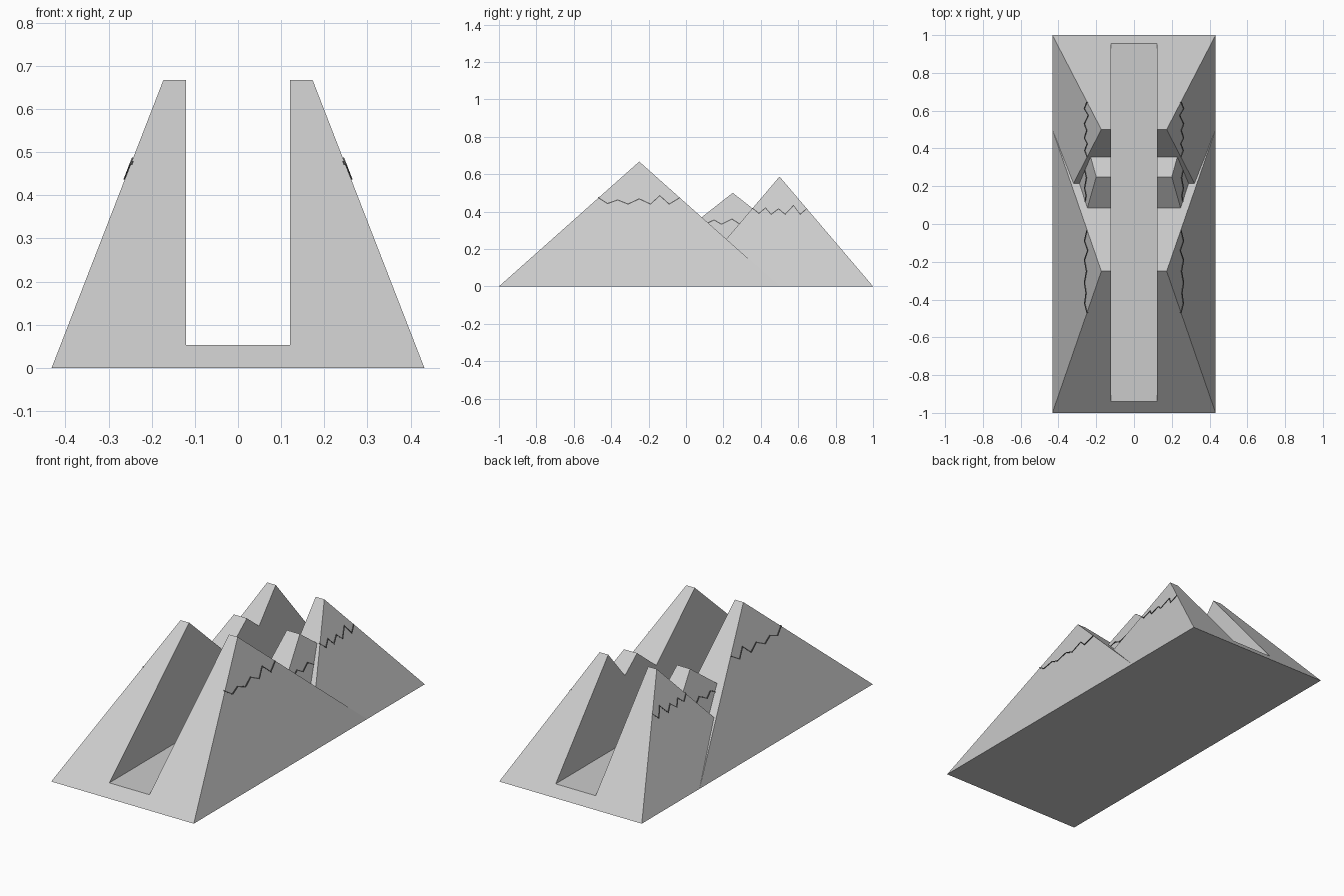
import bpy
import bmesh

if "Cube" in bpy.data.objects:
    bpy.data.objects.remove(bpy.data.objects["Cube"])


def material(name, value):
    mat = bpy.data.materials.new(name)
    mat.diffuse_color = (value, value, value, 1)
    mat.use_nodes = True
    mat.node_tree.nodes["Principled BSDF"].inputs["Base Color"].default_value = mat.diffuse_color
    return mat


STONE = material("light grey", 0.6)
LINE = material("dark grey", 0.1)


def mesh_object(name, verts, faces, mat):
    mesh = bpy.data.meshes.new(name)
    mesh.from_pydata(verts, [], faces)
    bm = bmesh.new()
    bm.from_mesh(mesh)
    bmesh.ops.recalc_face_normals(bm, faces=bm.faces)
    bm.to_mesh(mesh)
    bm.free()
    mesh.materials.append(mat)
    obj = bpy.data.objects.new(name, mesh)
    bpy.context.collection.objects.link(obj)
    return obj


def peak(name, y0, y1, ridge_y, z0, z1, wide, narrow):
    """Tent-shaped mountain whose sides lean in towards a straight ridge."""
    verts = [(-wide, y0, z0), (wide, y0, z0), (wide, y1, z0), (-wide, y1, z0),
             (-narrow, ridge_y, z1), (narrow, ridge_y, z1)]
    faces = [(0, 3, 2, 1), (0, 1, 5, 4), (2, 3, 4, 5), (1, 2, 5), (3, 0, 4)]
    return mesh_object(name, verts, faces, STONE)


def combine(target, tool, operation):
    mod = target.modifiers.new("combine", 'BOOLEAN')
    mod.operation = operation
    mod.solver = 'EXACT'
    mod.object = tool
    bpy.context.view_layer.objects.active = target
    bpy.ops.object.modifier_apply(modifier=mod.name)
    bpy.data.objects.remove(tool)


def snow_line(name, points, base_x, lean):
    """Thin zigzag ribbon lying on both leaning sides of a peak."""
    verts, faces = [], []
    for y, z in points:
        for dx, dz in ((-.004, -.003), (.003, -.003), (.003, .003), (-.004, .003)):
            verts.append((base_x - lean * (z + dz) + dx, y, z + dz))
    for i in range(0, len(verts) - 4, 4):
        for k in range(4):
            n = (k + 1) % 4
            faces.append((i + k, i + n, i + 4 + n, i + 4 + k))
    last = len(verts) - 4
    faces += [(0, 1, 2, 3), (last, last + 1, last + 2, last + 3)]
    obj = mesh_object(name, verts, faces, LINE)
    mod = obj.modifiers.new("both sides", 'MIRROR')
    mod.use_axis = (True, False, False)


# Three overlapping peaks joined into one body
body = peak("mountain_body", -1, 0.5, -0.25, 0, 0.667, 0.432, 0.173)
combine(body, peak("back_peak", 0, 1, 0.5, 0, 0.587, 0.432, 0.173), 'UNION')
combine(body, peak("middle_peak", -0.26, 0.76, 0.25, 0.1, 0.5, 0.344, 0.2), 'UNION')

# Long slot through the middle
bpy.ops.mesh.primitive_cube_add(size=1, location=(0, 0, 0.553))
slot = bpy.context.object
slot.scale = (0.242, 2.4, 1)
slot.hide_render = True
bpy.context.view_layer.update()
combine(body, slot, 'DIFFERENCE')

# Zigzag snow lines on the outer sides
snow_line("front_snow_line",
          [(-.47, .475), (-.42, .443), (-.365, .462), (-.31, .44), (-.25, .468),
           (-.19, .44), (-.14, .485), (-.09, .44), (-.035, .473)], 0.432, 0.388)
snow_line("middle_snow_line",
          [(.118, .34), (.15, .355), (.19, .332), (.245, .36), (.285, .335)], 0.38, 0.36)
snow_line("back_snow_line",
          [(.355, .418), (.39, .39), (.425, .42), (.455, .385), (.495, .415),
           (.53, .385), (.575, .433), (.61, .385), (.645, .415)], 0.432, 0.441)
